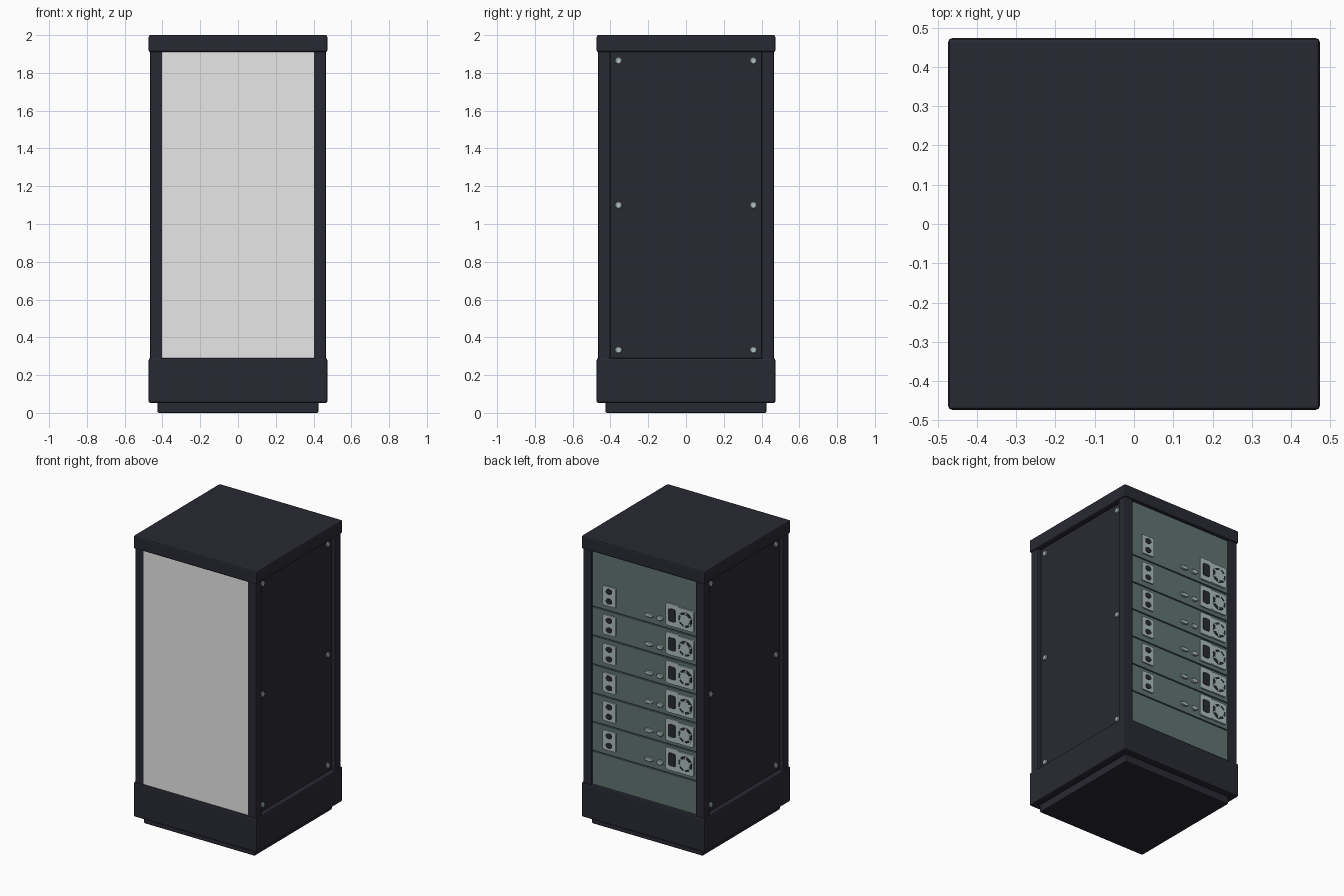
import bpy, bmesh, math
from mathutils import Matrix

if "Cube" in bpy.data.objects:
    bpy.data.objects.remove(bpy.data.objects["Cube"])


def material(name, rgb):
    m = bpy.data.materials.new(name)
    m.diffuse_color = (*rgb, 1)
    m.use_nodes = True
    m.node_tree.nodes["Principled BSDF"].inputs["Base Color"].default_value = m.diffuse_color
    return m


DARK = material("dark_cabinet", (0.022, 0.022, 0.034))
GREY = material("front_door_grey", (0.8, 0.8, 0.8))
TEAL = material("unit_teal", (0.115, 0.175, 0.168))
METAL = material("pale_metal", (0.42, 0.52, 0.51))


def finish(name, bm, mat, bevel=0.0, segments=2):
    me = bpy.data.meshes.new(name)
    bmesh.ops.recalc_face_normals(bm, faces=bm.faces)
    bm.to_mesh(me)
    bm.free()
    ob = bpy.data.objects.new(name, me)
    bpy.context.collection.objects.link(ob)
    me.materials.append(mat)
    if bevel:
        b = ob.modifiers.new("bevel", 'BEVEL')
        b.width, b.segments, b.limit_method = bevel, segments, 'ANGLE'
    return ob


def box(name, x, y, z, mat, bevel=0.0):
    """Box from (min, max) ranges."""
    bm = bmesh.new()
    size = [r[1] - r[0] for r in (x, y, z)]
    mid = [(r[1] + r[0]) / 2 for r in (x, y, z)]
    bmesh.ops.create_cube(bm, size=1, matrix=Matrix.Translation(mid) @ Matrix.Diagonal((*size, 1)))
    return finish(name, bm, mat, bevel)


def plate(name, x, z, w, h, y0, y1, mat, corner=0.01):
    """Rounded plate on the back, facing +y."""
    bm = bmesh.new()
    pts = []
    for i, (sx, sz) in enumerate(((1, 1), (-1, 1), (-1, -1), (1, -1))):
        for k in range(4):
            a = math.radians(90 * i + 30 * k)
            pts.append((x + sx * (w / 2 - corner) + corner * math.cos(a), y0,
                        z + sz * (h / 2 - corner) + corner * math.sin(a)))
    f = bm.faces.new([bm.verts.new(p) for p in pts])
    ext = bmesh.ops.extrude_face_region(bm, geom=[f])
    bmesh.ops.translate(bm, vec=(0, y1 - y0, 0),
                        verts=[v for v in ext["geom"] if isinstance(v, bmesh.types.BMVert)])
    return finish(name, bm, mat)


def disc(name, centre, radius, depth, axis, mat, sides=20, squash=1.0, bevel=0.0):
    """Short cylinder centred at a point, along x or y."""
    rot = Matrix.Rotation(math.pi / 2, 4, 'Y' if axis == 'x' else 'X')
    bm = bmesh.new()
    bmesh.ops.create_cone(bm, cap_ends=True, segments=sides, radius1=radius, radius2=radius, depth=depth,
                          matrix=Matrix.Translation(centre) @ Matrix.Diagonal((1, 1, squash, 1)) @ rot)
    return finish(name, bm, mat, bevel, 1)


# Cabinet shell
box("foot_plinth", (-.425, .425), (-.425, .425), (0, .07), DARK, .006)
box("base", (-.473, .473), (-.473, .473), (.052, .29), DARK, .01)
box("lid", (-.473, .473), (-.473, .473), (1.91, 2), DARK, .01)
for sx in (-1, 1):
    for sy in (-1, 1):
        xs, ys = sorted((sx * .40, sx * .465)), sorted((sy * .40, sy * .465))
        box("corner_post", xs, ys, (.28, 1.92), DARK, .008)

# Front door, side panels and their screws
box("front_door", (-.405, .405), (-.46, -.43), (.28, 1.92), GREY)
for s in (-1, 1):
    box("side_panel", sorted((s * .41, s * .437)), (-.41, .41), (.28, 1.92), DARK)
    for y in (-.357, .357):
        for z in (.333, 1.10, 1.865):
            disc("side_screw", (s * .438, y, z), .019, .016, 'x', METAL, 10, bevel=.004)

# Rear equipment: stacked units with dark gaps between them
BACK = .45
box("rear_backing", (-.405, .405), (.40, BACK - .012), (.28, 1.92), DARK)
cuts = [.28] + [.52 + .2 * i for i in range(6)] + [1.92]
for lo, hi in zip(cuts, cuts[1:]):
    box("rear_unit", (-.403, .403), (.41, BACK), (lo + .004, hi - .004), TEAL)

# Sockets, inlet, fan and plugs on each of the upper six units
for z0 in cuts[1:7]:
    z = z0 + .1
    # double outlet
    plate("outlet_plate", .268, z + .005, .098, .135, BACK - .005, BACK + .01, METAL)
    for dz in (-.028, .038):
        disc("outlet_hole", (.268, BACK + .01, z + dz), .025, .006, 'y', DARK, 10, .8)
    # power inlet
    plate("inlet_plate", -.215, z + .005, .10, .155, BACK - .005, BACK + .01, METAL, .015)
    plate("inlet_hole", -.214, z + .005, .055, .09, BACK, BACK + .013, DARK, .012)
    # fan with ring, hub and spokes
    fx, fz = -.318, z + .002
    plate("fan_plate", fx, fz, .125, .145, BACK - .005, BACK + .012, METAL, .015)
    disc("fan_ring", (fx, BACK + .012, fz), .052, .006, 'y', DARK, 24)
    disc("fan_hub", (fx, BACK + .014, fz), .036, .006, 'y', METAL, 24)
    for k in range(3):
        bm = bmesh.new()
        m = (Matrix.Translation((fx, BACK + .014, fz)) @ Matrix.Rotation(k * math.pi / 3 + .4, 4, 'Y')
             @ Matrix.Diagonal((.106, .005, .012, 1)))
        bmesh.ops.create_cube(bm, size=1, matrix=m)
        finish("fan_spoke", bm, METAL)
    # small oval plugs
    disc("oval_plug", (-.035, BACK + .004, z - .042), .034, .018, 'y', METAL, 16, .4, .003)
    disc("oval_plug", (-.119, BACK + .004, z - .042), .026, .018, 'y', METAL, 16, .6, .003)
